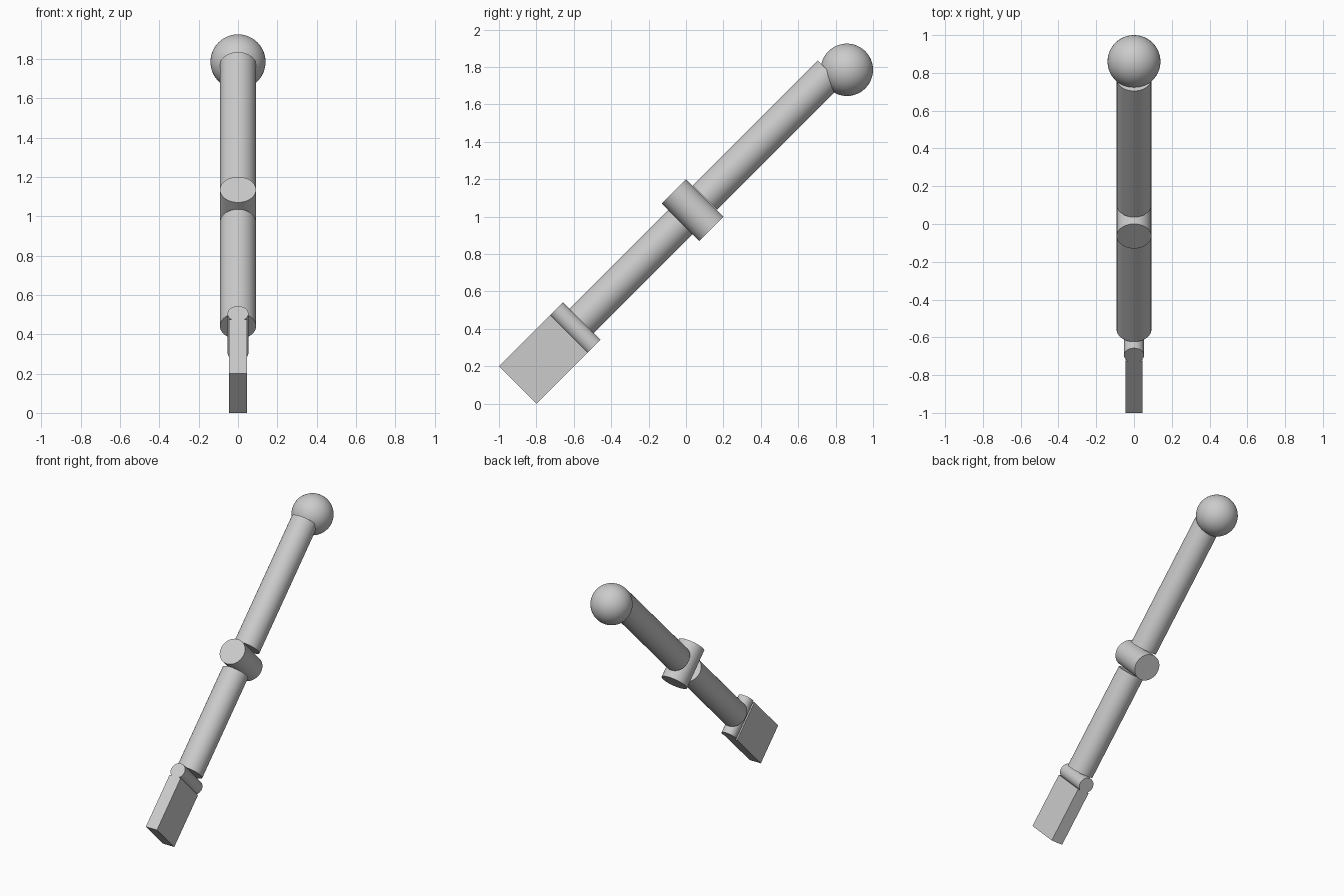
import bpy
import math
from mathutils import Vector, Matrix

cube = bpy.data.objects.get("Cube")
if cube:
    bpy.data.objects.remove(cube, do_unlink=True)

grey = bpy.data.materials.new("plain grey")
grey.use_nodes = True
colour = (0.6, 0.6, 0.6, 1)
grey.diffuse_color = colour
grey.node_tree.nodes["Principled BSDF"].inputs["Base Color"].default_value = colour

# The limb leans back at 45 degrees: ALONG runs up it, ACROSS is at right angles
ALONG = Vector((0, 1, 1)).normalized()
ACROSS = Vector((0, 1, -1)).normalized()
AXIS = -0.707          # sideways offset of the limb's centre line
HINGE_LENGTH = 0.283
LIMB_RADIUS = 0.092


def place(along, across=AXIS):
    return ALONG * along + ACROSS * across


def finish(name, smooth=True):
    obj = bpy.context.object
    obj.name = name
    obj.data.materials.append(grey)
    if smooth:
        bpy.ops.object.shade_smooth_by_angle(angle=math.radians(30))
    return obj


def cylinder(name, start, end, radius):
    span = end - start
    bpy.ops.mesh.primitive_cylinder_add(
        vertices=48, radius=radius, depth=span.length,
        location=(start + end) / 2,
        rotation=span.to_track_quat('Z', 'Y').to_euler())
    return finish(name)


def hinge(name, along, radius):
    half = HINGE_LENGTH / 2
    return cylinder(name, place(along, AXIS - half), place(along, AXIS + half), radius)


# Shoulder ball
bpy.ops.mesh.primitive_uv_sphere_add(segments=48, ring_count=24, radius=0.14,
                                     location=(0, 0.86, 1.785))
finish("shoulder_ball")

# Arm segments
cylinder("upper_arm", place(0.85), place(1.795), LIMB_RADIUS)
cylinder("forearm", place(-0.083), place(0.665), LIMB_RADIUS)

# Joints
hinge("elbow_hinge", 0.757, LIMB_RADIUS)
hinge("wrist_hinge", -0.134, 0.053)

# Flat hand block
low, high = -0.566, -0.178
bpy.ops.mesh.primitive_cube_add(size=1)
hand = finish("hand", smooth=False)
hand.matrix_world = (Matrix.Translation(place((low + high) / 2))
                     @ Matrix.Rotation(math.radians(-45), 4, 'X')
                     @ Matrix.Diagonal((0.09, HINGE_LENGTH, high - low, 1)))
